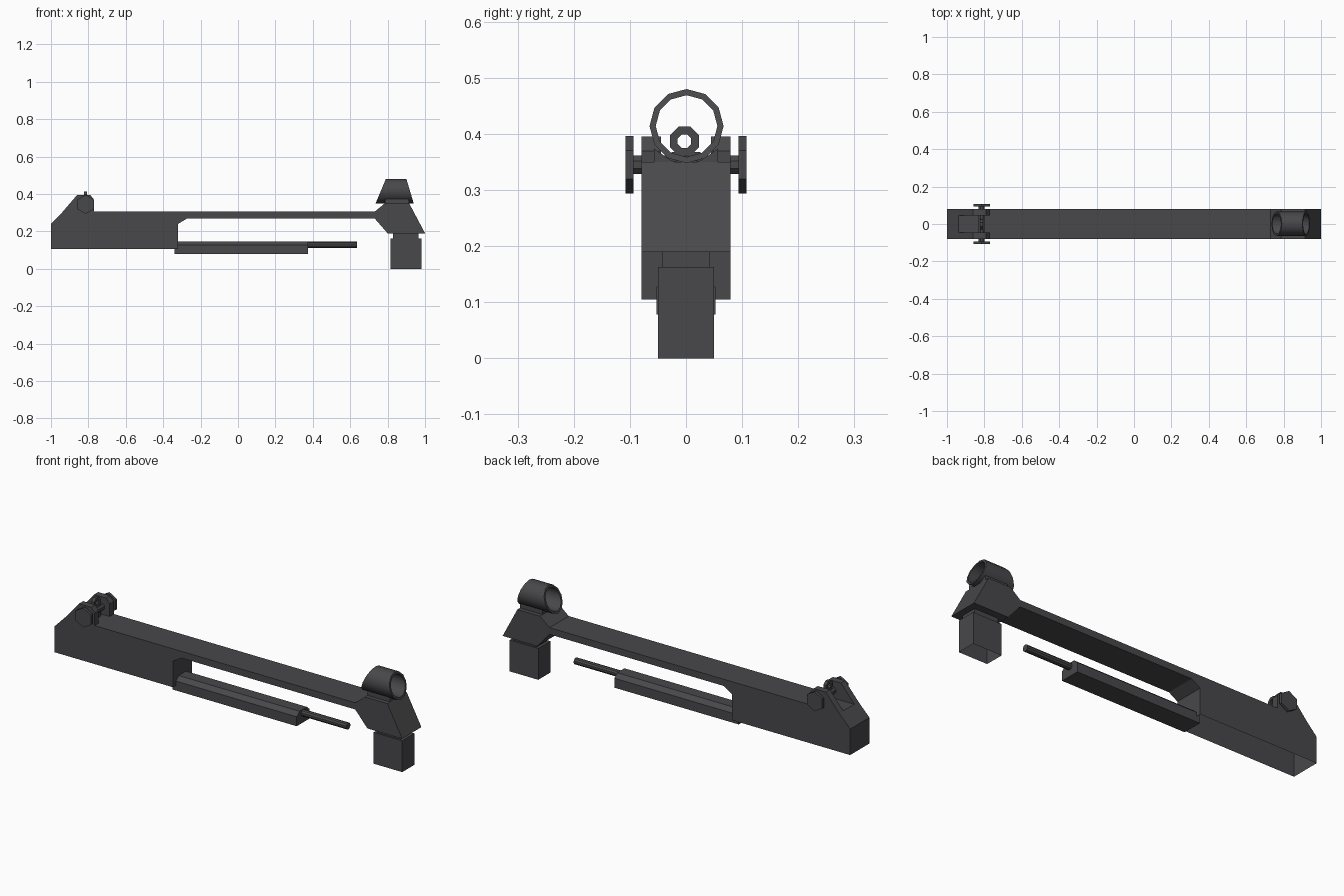
import bpy, bmesh
from math import cos, sin, tau, radians

cube = bpy.data.objects.get("Cube")
if cube:
    bpy.data.objects.remove(cube)

mat = bpy.data.materials.new("dark gunmetal")
mat.use_nodes = True
GREY = (0.065, 0.065, 0.07, 1)
mat.diffuse_color = GREY
mat.node_tree.nodes["Principled BSDF"].inputs["Base Color"].default_value = GREY


def finish(name, bm, smooth=False, open_at=None):
    """Make an object; open_at removes downward faces at that height."""
    bmesh.ops.recalc_face_normals(bm, faces=bm.faces)
    if open_at is not None:
        low = [f for f in bm.faces if all(abs(v.co.z - open_at) < 1e-4 for v in f.verts)]
        bmesh.ops.delete(bm, geom=low, context='FACES_ONLY')
    me = bpy.data.meshes.new(name)
    bm.to_mesh(me)
    bm.free()
    me.materials.append(mat)
    if smooth:
        me.shade_smooth()
        me.set_sharp_from_angle(angle=radians(35))
    ob = bpy.data.objects.new(name, me)
    bpy.context.scene.collection.objects.link(ob)
    return ob


def prism(name, points, axis, a, b, **kw):
    """Extrude a profile along y (points are x, z) or along x (points are y, z)."""
    bm = bmesh.new()
    def place(p, t):
        return (p[0], t, p[1]) if axis == 'y' else (t, p[0], p[1])
    face = bm.faces.new([bm.verts.new(place(p, a)) for p in points])
    ext = bmesh.ops.extrude_face_region(bm, geom=[face])
    for v in ext['geom']:
        if isinstance(v, bmesh.types.BMVert):
            if axis == 'y':
                v.co.y = b
            else:
                v.co.x = b
    return finish(name, bm, **kw)


def box(name, x0, x1, y, z0, z1, **kw):
    return prism(name, [(x0, z0), (x1, z0), (x1, z1), (x0, z1)], 'y', -y, y, **kw)


def ngon(cu, cz, r, n, turn=0.0):
    return [(cu + r * sin(tau * (i + turn) / n), cz + r * cos(tau * (i + turn) / n))
            for i in range(n)]


def tube(name, cy, cz, r_out, r_in, n, start, end, turn=0.0, smooth=False):
    """Hollow tube along x whose ends are functions of height."""
    bm = bmesh.new()
    loops = []
    for r, end_fn in ((r_out, start), (r_out, end), (r_in, end), (r_in, start)):
        loops.append([bm.verts.new((end_fn(z), y, z)) for y, z in ngon(cy, cz, r, n, turn)])
    for k in range(4):
        a, b = loops[k], loops[(k + 1) % 4]
        for i in range(n):
            j = (i + 1) % n
            bm.faces.new((a[i], a[j], b[j], b[i]))
    return finish(name, bm, smooth)


# Main body: rear housing, long bar and front block, housing open underneath
W = 0.079
prism("body", [(-1, 0.105), (-1, 0.24), (-0.937, 0.305), (0.73, 0.305), (0.785, 0.35),
               (0.915, 0.35), (1, 0.19), (0.80, 0.19), (0.73, 0.27), (-0.27, 0.27),
               (-0.32, 0.24), (-0.32, 0.105)], 'y', -W, W, open_at=0.105)

# Rear sight wings, cross shaft and hexagonal knobs
for side, s in (("left_side", 1), ("right_side", -1)):
    prism("rear_wing_" + side, [(-0.937, 0.305), (-0.86, 0.395), (-0.79, 0.395),
                                (-0.77, 0.37), (-0.77, 0.305)], 'y', s * 0.045, s * W)
    prism("knob_" + side, ngon(-0.815, 0.345, 0.051, 6), 'y', s * 0.094, s * 0.108)
prism("cross_shaft", ngon(-0.815, 0.345, 0.018, 8, 0.5), 'y', -0.095, 0.095)

# Rear peep sight
tube("peep_ring", -0.003, 0.387, 0.028, 0.013, 8,
     lambda z: -0.823, lambda z: -0.807, turn=0.5)
box("peep_stem", -0.823, -0.807, 0.026, 0.305, 0.368)

# Front hood with slanted ends, seated on two wedges
tube("front_hood", 0.001, 0.414, 0.066, 0.055, 12,
     lambda z: 0.735 + (z - 0.348) * 0.42, lambda z: 0.94 - (z - 0.348) * 0.3, smooth=True)
for side, s in (("left_side", 1), ("right_side", -1)):
    prism("hood_saddle_" + side, [(s * 0.01, 0.345), (s * 0.057, 0.345),
                                  (s * 0.057, 0.374), (s * 0.033, 0.357)], 'x', 0.785, 0.915)

# Front mounting block, open underneath, with a narrower neck
box("mount_neck", 0.83, 0.965, 0.042, 0.155, 0.195)
box("mount_block", 0.815, 0.98, 0.05, 0, 0.163, open_at=0)

# Lower rail with chamfered top edges, and its guide rod
prism("lower_rail", [(-0.053, 0.078), (0.053, 0.078), (0.053, 0.127), (0.03, 0.147),
                     (-0.03, 0.147), (-0.053, 0.127)], 'x', -0.34, 0.375)
prism("guide_rod", ngon(0, 0.128, 0.017, 10), 'x', 0.36, 0.635, smooth=True)
